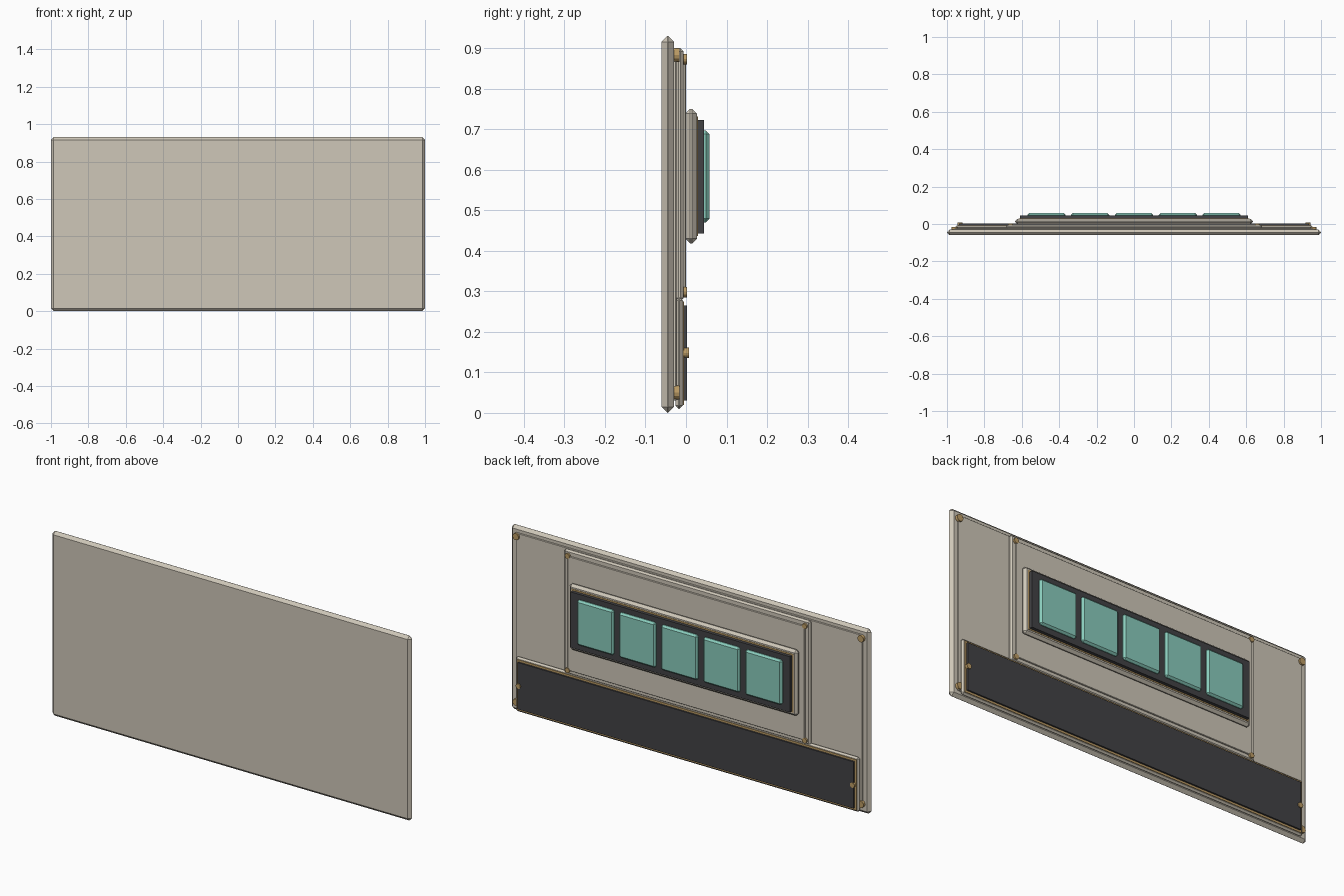
import bpy, bmesh, math
from mathutils import Matrix, Vector

cube = bpy.data.objects.get("Cube")
if cube:
    bpy.data.objects.remove(cube)


def material(name, color):
    m = bpy.data.materials.new(name)
    m.use_nodes = True
    m.diffuse_color = (*color, 1)
    m.node_tree.nodes["Principled BSDF"].inputs["Base Color"].default_value = (*color, 1)
    return m


beige = material("warm beige", (0.62, 0.57, 0.48))
gold = material("brass", (0.50, 0.33, 0.13))
dark = material("charcoal", (0.055, 0.055, 0.06))
teal = material("teal glass", (0.25, 0.60, 0.50))


def finish(bm, name, mat):
    bmesh.ops.recalc_face_normals(bm, faces=bm.faces)
    mesh = bpy.data.meshes.new(name)
    bm.to_mesh(mesh)
    bm.free()
    mesh.materials.append(mat)
    ob = bpy.data.objects.new(name, mesh)
    bpy.context.collection.objects.link(ob)
    return ob


def slab(name, mat, x, y, z, chamfer=0.0):
    """Chamfered box given its (min, max) along each axis."""
    bm = bmesh.new()
    bmesh.ops.create_cube(bm, size=1)
    for v in bm.verts:
        v.co = Vector([(a + b) / 2 + c * (b - a) for c, (a, b) in zip(v.co, (x, y, z))])
    if chamfer:
        bmesh.ops.bevel(bm, geom=bm.edges[:], offset=chamfer, segments=1,
                        affect='EDGES', profile=0.5)
    return finish(bm, name, mat)


def screws(name, xs, zs, y, radius):
    """Round-headed fasteners pointing backwards."""
    for side, x in zip(("right", "left"), (-xs, xs)):
        for i, z in enumerate(zs):
            bm = bmesh.new()
            bmesh.ops.create_cone(bm, cap_ends=True, segments=12, radius1=radius,
                                  radius2=radius, depth=y[1] - y[0])
            bmesh.ops.transform(bm, verts=bm.verts, matrix=Matrix.Translation(
                (x, sum(y) / 2, z)) @ Matrix.Rotation(math.pi / 2, 4, 'X'))
            finish(bm, f"{name}_{side}_{i + 1}", gold)


def wide(half):
    return (-half, half)


# Base board and thin backing sheet
slab("base_board", beige, wide(1.0), (-0.06, -0.03), (0, 0.93), 0.0145)
slab("backing_sheet", beige, wide(0.965), (-0.032, -0.024), (0.03, 0.9), 0.002)
screws("corner_screw", 0.96, (0.05, 0.883), (-0.03, -0.016), 0.017)

# Upper centre panel with raised face
slab("centre_panel", beige, wide(0.685), (-0.026, -0.006), (0.275, 0.9), 0.008)
slab("centre_raised_face", beige, wide(0.66), (-0.01, 0.0), (0.298, 0.873), 0.002)
screws("centre_screw", 0.66, (0.298, 0.873), (-0.008, 0.003), 0.013)

# Lower strip: body, brass rim and dark inlay
slab("lower_body", beige, wide(0.955), (-0.026, -0.008), (0.01, 0.285), 0.008)
slab("lower_brass_rim", gold, wide(0.945), (-0.012, -0.005), (0.02, 0.275))
slab("lower_dark_inlay", dark, wide(0.935), (-0.008, 0.003), (0.03, 0.265))
screws("lower_screw", 0.93, (0.148,), (-0.006, 0.008), 0.013)

# Display: bezel, brass trim, dark backing and five tiles
slab("display_bezel", beige, wide(0.635), (-0.002, 0.027), (0.418, 0.75), 0.012)
slab("display_brass_trim", gold, wide(0.618), (0.02, 0.029), (0.437, 0.731))
slab("display_backing", dark, wide(0.61), (0.02, 0.045), (0.443, 0.723))
for i in range(5):
    cx = (i - 2) * 0.234
    slab(f"display_tile_{i + 1}", teal, (cx - 0.102, cx + 0.102), (0.035, 0.058),
         (0.47, 0.697), 0.009)
